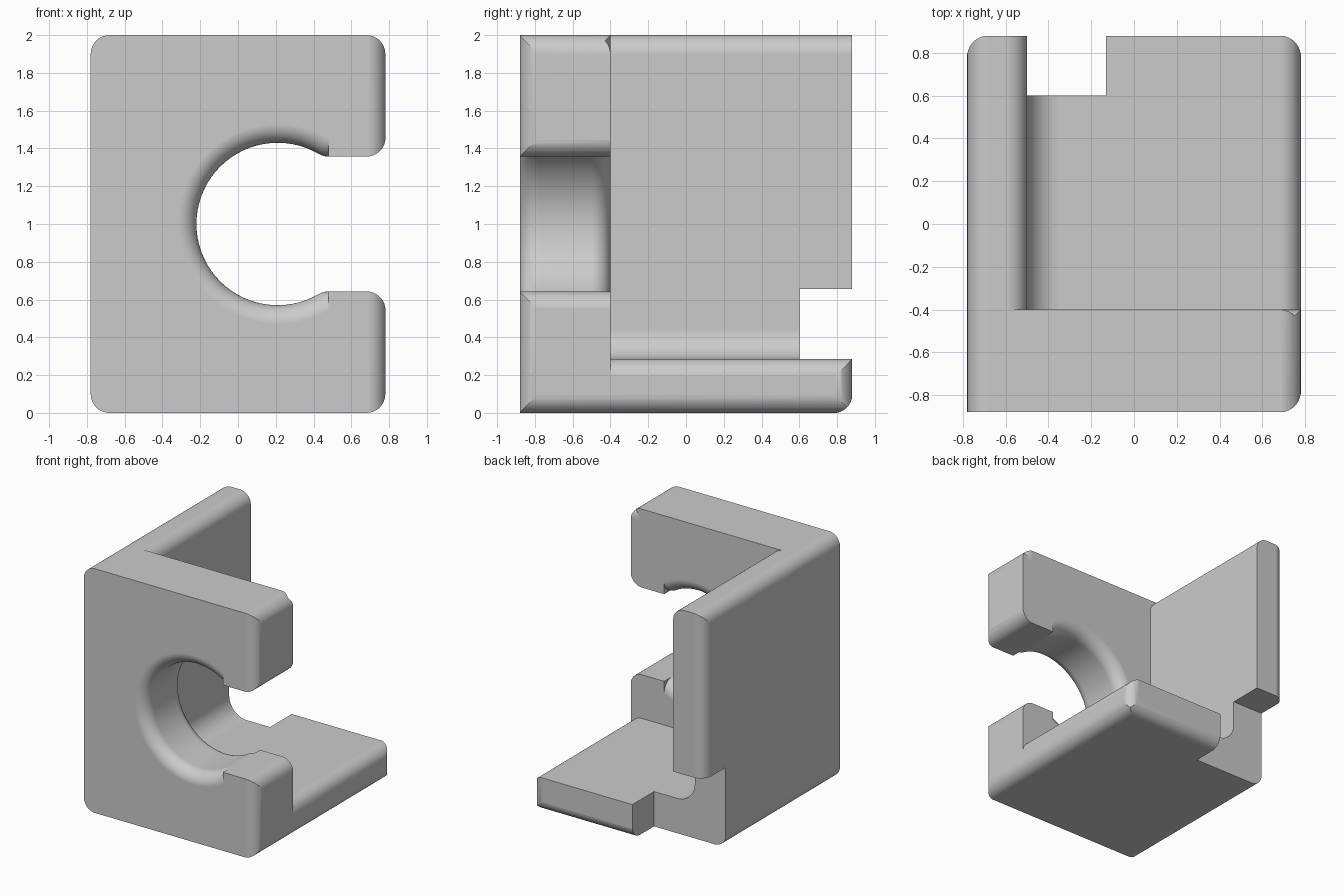
import bpy, bmesh, math
from mathutils import Vector

cube = bpy.data.objects.get("Cube")
if cube:
    bpy.data.objects.remove(cube, do_unlink=True)

R = 0.1                      # edge rounding
E = 0.001                    # clearance that keeps cutter faces apart
HX, HY, TOP = 0.78, 0.88, 2  # outer size
WALL, FRONT, FLOOR = -0.5, -0.4, 0.285  # inner faces of the three plates
AXES = {"xz": lambda a, b, t: (a, t, b),
        "xy": lambda a, b, t: (a, b, t),
        "yz": lambda a, b, t: (t, a, b)}


def loft(name, rings):
    """Closed solid through a list of matching rings."""
    bm = bmesh.new()
    loops = [[bm.verts.new(p) for p in ring] for ring in rings]
    for lo, hi in zip(loops, loops[1:]):
        for i in range(len(lo)):
            j = (i + 1) % len(lo)
            bm.faces.new((lo[i], lo[j], hi[j], hi[i]))
    bm.faces.new(loops[0])
    bm.faces.new(loops[-1])
    bmesh.ops.recalc_face_normals(bm, faces=bm.faces[:])
    mesh = bpy.data.meshes.new(name)
    bm.to_mesh(mesh)
    bm.free()
    ob = bpy.data.objects.new(name, mesh)
    bpy.context.collection.objects.link(ob)
    return ob


def rounded(corners, steps=10):
    """Polygon from (a, b, radius) corners."""
    out = []
    for i, (a, b, r) in enumerate(corners):
        if not r:
            out.append((a, b))
            continue
        p = Vector((a, b, 0))
        before = Vector((*corners[i - 1][:2], 0))
        after = Vector((*corners[(i + 1) % len(corners)][:2], 0))
        u, v = (before - p).normalized(), (after - p).normalized()
        half = u.angle(v) / 2
        centre = p + (u + v).normalized() * r / math.sin(half)
        start = (p + u * r / math.tan(half) - centre).normalized()
        end = (p + v * r / math.tan(half) - centre).normalized()
        for k in range(steps + 1):
            q = centre + start.slerp(end, k / steps).normalized() * r
            out.append((q.x, q.y))
    return out


def prism(name, plane, outline, lo=-4, hi=4):
    place = AXES[plane]
    return loft(name, [[place(a, b, t) for a, b in outline] for t in (lo, hi)])


def combine(target, other, operation):
    mod = target.modifiers.new("combine", "BOOLEAN")
    mod.operation, mod.solver, mod.object = operation, "EXACT", other
    bpy.context.view_layer.objects.active = target
    bpy.ops.object.modifier_apply(modifier=mod.name)
    bpy.data.objects.remove(other, do_unlink=True)


# Outer block, rounded along each axis
body = prism("corner_bracket", "xz", rounded(
    [(-HX, 0, R), (HX, 0, R), (HX, TOP, R), (-HX, TOP, R)]), -HY, HY)
combine(body, prism("plan_outline", "xy", rounded(
    [(-HX - E, -HY - E, 0), (HX + E, -HY - E, R),
     (HX + E, HY + E, R), (-HX - E, HY + E, R)])), "INTERSECT")
combine(body, prism("side_outline", "yz", rounded(
    [(-2, -E, 0), (HY + E, -E, R), (HY + E, 3, 0), (-2, 3, 0)])), "INTERSECT")

# Open space between the wall, floor and front plate
space = prism("open_space", "xz", rounded(
    [(WALL, FLOOR, 0.16), (HX, FLOOR, R), (HX + E, FLOOR - 0.13, 0), (3, FLOOR - 0.13, 0),
     (3, 3, 0), (WALL - 0.13, 3, 0), (WALL - 0.13, TOP + E, 0), (WALL, TOP, R)]), -3, 3)
combine(space, prism("space_plan", "xy", rounded(
    [(-3.5, FRONT, 0), (HX, FRONT, R), (HX + E, FRONT - 0.13, 0), (3.5, FRONT - 0.13, 0),
     (3.5, 3.5, 0), (-3.5, 3.5, 0)])), "INTERSECT")
combine(space, prism("space_side", "yz", rounded(
    [(FRONT, -3.5, 0), (3.2, -3.5, 0), (3.2, 3.5, 0), (FRONT - 0.13, 3.5, 0),
     (FRONT - 0.13, TOP + E, 0), (FRONT, TOP, R)])), "INTERSECT")
combine(body, space, "DIFFERENCE")

# Notch through the back lower corner
combine(body, prism("notch", "xz", [(-2, -1), (-0.13, -1), (-0.13, 0.655), (-2, 0.655)], 0.6, 2),
        "DIFFERENCE")

# Bore path: (point, direction into the material), blended into the slot
CX, CZ, BORE, SLOT = 0.21, 1.0, 0.43, 0.357
blend_x = math.sqrt((BORE + R) ** 2 - (SLOT + R) ** 2)
turn = math.atan2(SLOT + R, blend_x)


def blend(sign):
    centre = Vector((CX + blend_x, CZ + sign * (SLOT + R)))
    path = []
    for k in range(6):
        a = math.pi / 2 + (turn - math.pi / 2) * k / 6
        n = Vector((math.cos(a), sign * math.sin(a)))
        path.append((centre - n * R, n))
    return path


arc = []
for k in range(49):
    a = turn + (2 * math.pi - 2 * turn) * k / 48
    n = Vector((math.cos(a), math.sin(a)))
    arc.append((Vector((CX, CZ)) + n * BORE, n))
path = blend(1) + arc + blend(-1)[::-1]

# Bore and side slot through the front plate
lo, hi = CZ - SLOT, CZ + SLOT
mouth = rounded([(0.5, lo, 0), (HX, lo, R), (HX + E, lo - 0.13, 0), (2, lo - 0.13, 0),
                 (2, hi + 0.13, 0), (HX + E, hi + 0.13, 0), (HX, hi, R), (0.5, hi, 0)])
combine(body, prism("bore", "xz", [tuple(p) for p, n in path] + mouth, -1.2, -0.2), "DIFFERENCE")

# Rounded rims on both sides of the bore
quarter = [k * math.pi / 20 for k in range(11)]
near = [(min(R * (1 - math.sin(a)), R - E), -HY + R * (1 - math.cos(a))) for a in quarter]
far = [(d, FRONT - HY - y) for d, y in reversed(near)]
section = ([(-0.08, -1.1), (R - E, -1.1)] + near + [(-0.01, -HY + R), (-0.01, FRONT - R)]
           + far + [(R - E, -0.25), (-0.08, -0.25)])
rings = [[(p.x + n.x * d, y, p.y + n.y * d) for d, y in section] for p, n in path]
combine(body, loft("bore_rims", rings), "DIFFERENCE")

# Plain grey finish
grey = bpy.data.materials.new("grey")
grey.use_nodes = True
colour = (0.6, 0.6, 0.6, 1)
grey.diffuse_color = colour
grey.node_tree.nodes["Principled BSDF"].inputs["Base Color"].default_value = colour
body.data.materials.clear()
body.data.materials.append(grey)

bpy.ops.object.select_all(action="DESELECT")
body.select_set(True)
bpy.context.view_layer.objects.active = body
bpy.ops.object.shade_smooth_by_angle(angle=math.radians(30))
body.modifiers.new("even_shading", "WEIGHTED_NORMAL").keep_sharp = True
